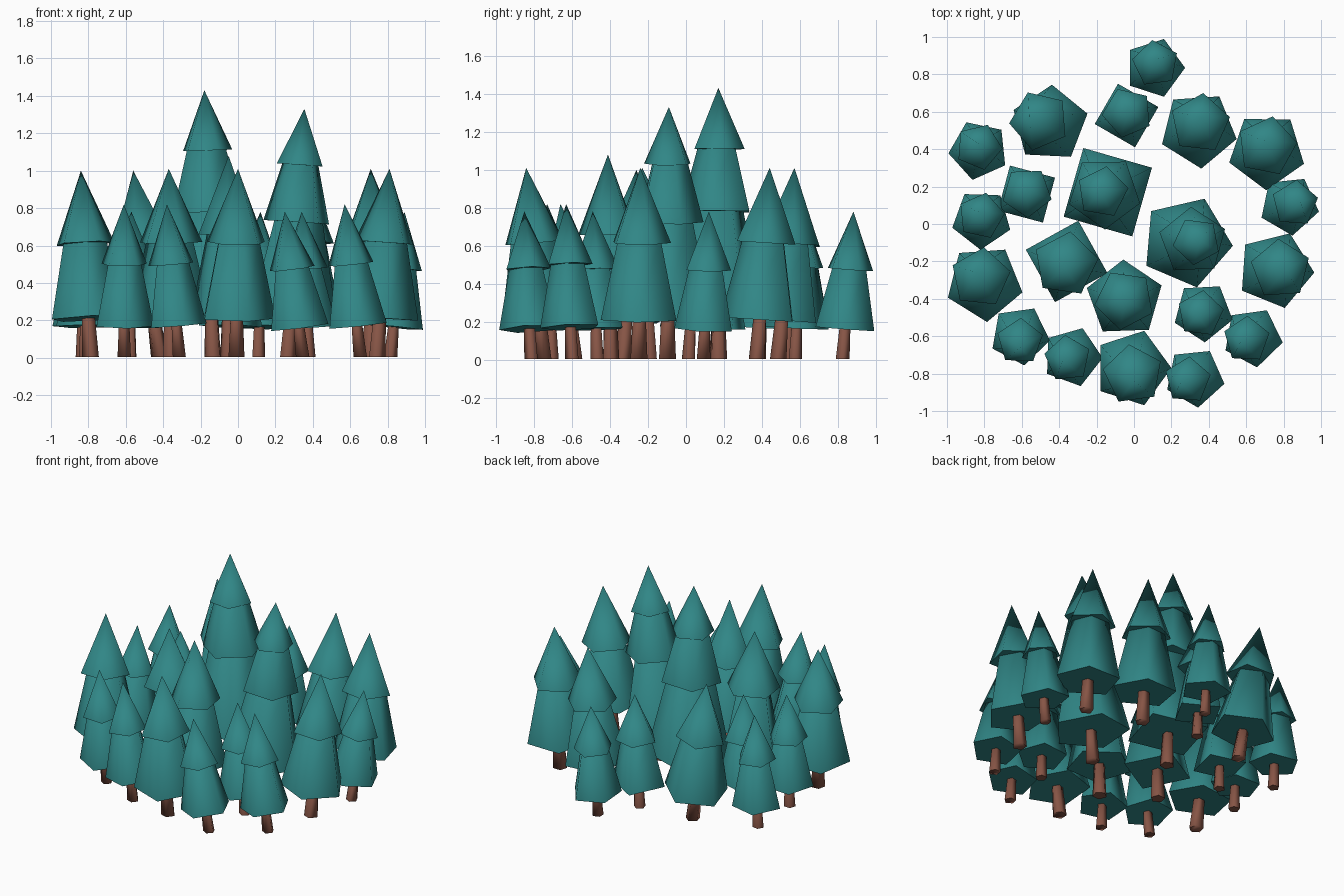
import bpy, bmesh, math
from mathutils import Vector

if "Cube" in bpy.data.objects:
    bpy.data.objects.remove(bpy.data.objects["Cube"])


def material(name, rgb):
    m = bpy.data.materials.new(name)
    m.diffuse_color = (*rgb, 1)
    m.use_nodes = True
    m.node_tree.nodes["Principled BSDF"].inputs["Base Color"].default_value = m.diffuse_color
    return m


GREEN = material("needles", (0.03, 0.24, 0.24))
BROWN = material("bark", (0.24, 0.09, 0.06))


def loft(name, rings, sides, mat):
    """Rings of (centre, radius, axis, start angle); radius 0 makes a point."""
    bm = bmesh.new()
    loops = []
    for c, r, axis, a0 in rings:
        q = Vector((0, 0, 1)).rotation_difference(axis)
        if r == 0:
            loops.append([bm.verts.new(c)])
            continue
        loops.append([bm.verts.new(c + q @ Vector((r * math.cos(a), r * math.sin(a), 0)))
                      for a in (a0 + math.tau * i / sides for i in range(sides))])
    for lo, hi in zip(loops, loops[1:]):
        for i in range(sides):
            j = (i + 1) % sides
            bm.faces.new((lo[i], lo[j], hi[0]) if len(hi) == 1
                         else (lo[i], lo[j], hi[j], hi[i]))
    for end in (loops[0], loops[-1]):
        if len(end) > 2:
            bm.faces.new(end)
    bmesh.ops.recalc_face_normals(bm, faces=bm.faces)
    me = bpy.data.meshes.new(name)
    bm.to_mesh(me)
    bm.free()
    me.materials.append(mat)
    ob = bpy.data.objects.new(name, me)
    bpy.context.collection.objects.link(ob)
    ob.select_set(True)
    bpy.context.view_layer.objects.active = ob


# layer profiles: base height, base radius, top height, top radius (fractions)
TWO = [(0.21, 1.0, 0.64, 0.55), (0.61, 0.78, 1.0, 0)]
THREE = [(0.165, 1.0, 0.60, 0.50), (0.545, 0.74, 0.81, 0.36), (0.775, 0.52, 1.0, 0)]


def tree(bx, by, ax, ay, h, deg, sides):
    tall = h > 1.2
    layers = THREE if tall else TWO
    R = 0.25 if tall else 0.21 if h > 0.9 else 0.163
    if sides == 4:
        R *= 1.08
    zb = layers[0][0] * h
    base, apex = Vector((bx, by, zb)), Vector((ax, ay, h))
    axis = (apex - base).normalized()

    def at(z):
        return base.lerp(apex, (z - zb) / (h - zb))

    up = Vector((0, 0, 1))
    tr = 0.047 if h > 0.9 else 0.038
    a = math.radians(deg)
    loft("trunk", [(at(0.005), tr, up, a), (at(zb + 0.08), tr * 0.7, axis, a)], 5, BROWN)
    for k, (z0, r0, z1, r1) in enumerate(layers):
        n = sides if k == 0 else 5
        ang = a + k * 0.45
        loft("foliage", [(at(z0 * h), r0 * R, axis, ang),
                         (at(z1 * h), r1 * R, axis, ang)], n, GREEN)


# base x, base y, tip x, tip y, height, turn
TREES = [
    (.11, .835, .12, .88, .78, 0), (-.04, .58, -.03, .61, .80, 15),
    (.345, .505, .36, .57, 1.01, -14), (.71, .39, .71, .44, 1.01, -19),
    (.83, .10, .89, .12, .78, -12), (.755, -.245, .81, -.24, 1.01, -4),
    (.28, -.095, .355, -.09, 1.33, -5), (-.14, .17, -.18, .17, 1.43, 29),
    (-.45, .535, -.56, .57, 1.0, 15), (-.83, .395, -.83, .43, .80, -30),
    (-.815, .025, -.82, .06, .80, -20), (-.575, .16, -.57, .18, .78, 30),
    (-.80, -.315, -.84, -.26, 1.0, -14), (-.36, -.20, -.37, -.23, 1.01, -16),
    (-.05, -.40, -.05, -.41, 1.08, 20), (-.01, -.77, .0, -.84, 1.01, 0),
    (.37, -.47, .34, -.49, .78, -15), (.635, -.605, .57, -.63, .82, -10),
    (.325, -.82, .25, -.85, .78, -12), (-.33, -.71, -.38, -.73, .82, -2),
    (-.61, -.595, -.61, -.66, .82, -10),
]
SQUARE = {1, 7, 11, 13}   # trees with four-sided skirts
for i, t in enumerate(TREES):
    tree(*t, 4 if i in SQUARE else 5)

bpy.ops.object.shade_smooth_by_angle(angle=math.radians(89))
